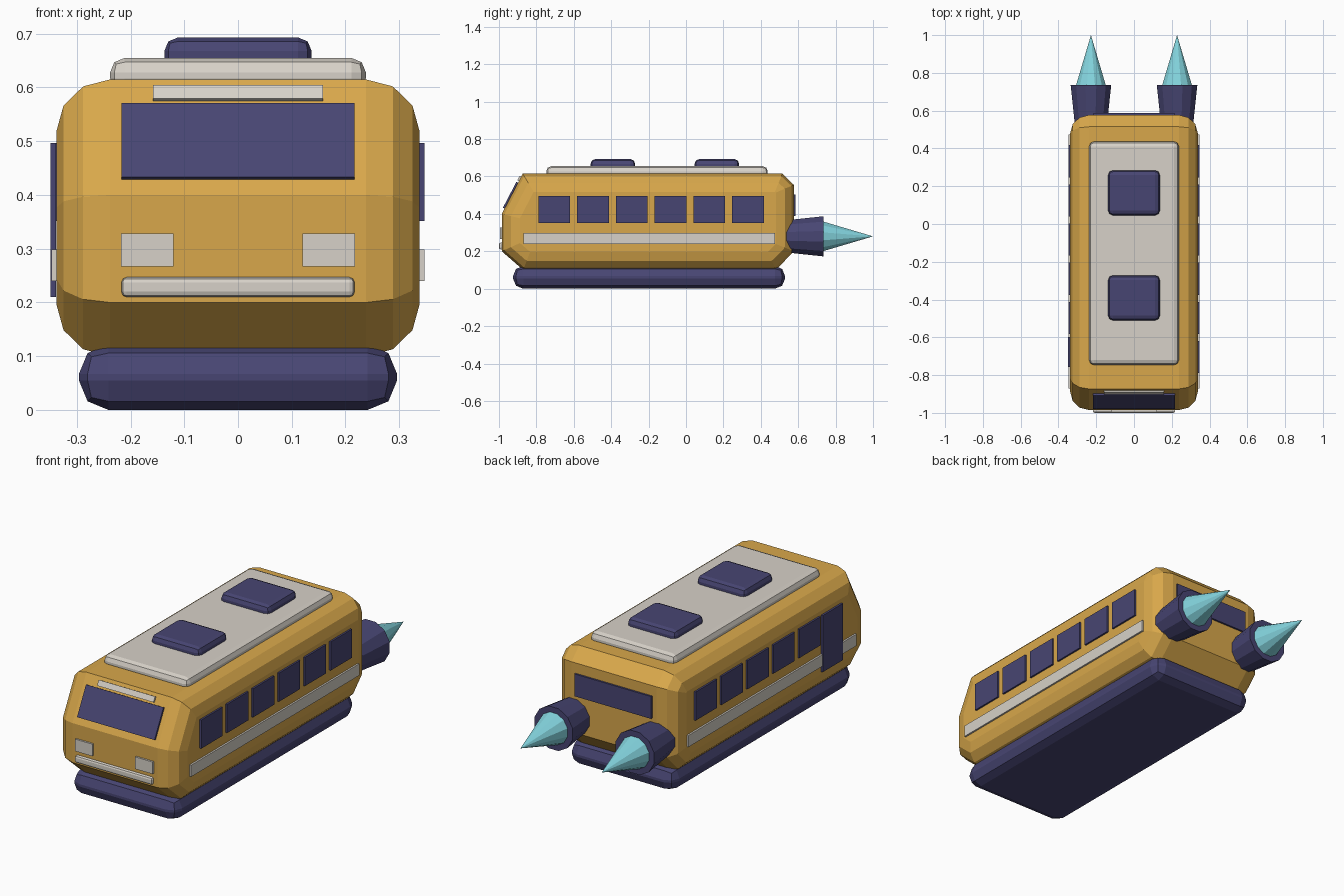
import bpy, bmesh, math
from mathutils import Vector, Matrix

if "Cube" in bpy.data.objects:
    bpy.data.objects.remove(bpy.data.objects["Cube"])


def material(name, rgb):
    m = bpy.data.materials.new(name)
    m.diffuse_color = (*rgb, 1)
    m.use_nodes = True
    m.node_tree.nodes["Principled BSDF"].inputs["Base Color"].default_value = m.diffuse_color
    return m


YELLOW = material("warm_yellow", (0.69, 0.39, 0.07))
NAVY = material("dark_navy", (0.064, 0.06, 0.17))
GREY = material("light_grey", (0.68, 0.64, 0.58))
CYAN = material("flame_cyan", (0.23, 0.66, 0.73))


def finish(bm, name, mat):
    bmesh.ops.recalc_face_normals(bm, faces=bm.faces)
    me = bpy.data.meshes.new(name)
    bm.to_mesh(me)
    bm.free()
    me.materials.append(mat)
    ob = bpy.data.objects.new(name, me)
    bpy.context.collection.objects.link(ob)
    return ob


def box(name, mat, x, y, z, bevel=0.0, tilt=0.0):
    """Box from (min, max) ranges, optionally bevelled and tilted about x."""
    size = [r[1] - r[0] for r in (x, y, z)]
    mid = [(r[0] + r[1]) / 2 for r in (x, y, z)]
    bm = bmesh.new()
    bmesh.ops.create_cube(bm, size=1)
    bmesh.ops.scale(bm, vec=size, verts=bm.verts)
    if bevel:
        bmesh.ops.bevel(bm, geom=bm.edges[:], offset=bevel, segments=2,
                        profile=0.5, affect='EDGES')
    bm.transform(Matrix.Translation(mid) @ Matrix.Rotation(tilt, 4, 'X'))
    return finish(bm, name, mat)


def inset(points, d):
    """Move every edge of a counter-clockwise outline inward by d."""
    out = []
    n = len(points)
    for i in range(n):
        p = Vector(points[i])
        a = (p - Vector(points[i - 1])).normalized()
        b = (Vector(points[(i + 1) % n]) - p).normalized()
        na, nb = Vector((-a.y, a.x)), Vector((-b.y, b.x))
        out.append(p + (na + nb) * d / (1 + na.dot(nb)))
    return out


# Body: side outline (y, z) lofted across x with rounded flanks
HALF, ROUND = 0.338, 0.1
outline = [(-0.87, 0.10), (0.48, 0.10), (0.577, 0.20), (0.577, 0.555),
           (0.515, 0.615), (-0.873, 0.615), (-0.985, 0.40), (-0.985, 0.20)]
half = []
for k in range(4):
    t = math.radians(30 * k)
    half.append((HALF - ROUND * (1 - math.cos(t)), ROUND * (1 - math.sin(t))))
sections = half + [(-x, d) for x, d in reversed(half)]
bm = bmesh.new()
rings = [[bm.verts.new((x, p[0], p[1])) for p in inset(outline, d * 0.97)]
         for x, d in sections]
for r, s in zip(rings, rings[1:]):
    for i in range(len(r)):
        j = (i + 1) % len(r)
        bm.faces.new((r[i], r[j], s[j], s[i]))
bm.faces.new(rings[0])
bm.faces.new(rings[-1])
finish(bm, "body", YELLOW)

# Skirt, roof deck and hatches
box("hover_skirt", NAVY, (-0.296, 0.296), (-0.925, 0.53), (0, 0.122), 0.055)
box("roof_deck", GREY, (-0.238, 0.238), (-0.747, 0.437), (0.59, 0.655), 0.027)
for i, cy in enumerate((-0.391, 0.165)):
    box(f"roof_hatch_{i + 1}", NAVY, (-0.137, 0.137),
        (cy - 0.119, cy + 0.119), (0.63, 0.693), 0.025)

# Front: windscreen and sign plate on the slope
slope = math.atan2(0.112, 0.215)


def slope_plate(name, mat, hx, z0, z1):
    zc = (z0 + z1) / 2
    h = (z1 - z0) / 2 / math.cos(slope)
    yc = -0.985 + (zc - 0.40) * math.tan(slope) - 0.0048 / math.cos(slope)
    box(name, mat, (-hx, hx), (yc - 0.0049, yc + 0.0049),
        (zc - h, zc + h), tilt=-slope)


slope_plate("windscreen", NAVY, 0.217, 0.431, 0.569)
slope_plate("sign_plate", GREY, 0.158, 0.577, 0.602)

# Headlights, bumper, rear window
for side, s in (("left", -1), ("right", 1)):
    xs = sorted((s * 0.12, s * 0.218))
    box(f"headlight_{side}", GREY, xs, (-0.9945, -0.985), (0.267, 0.328))
box("front_bumper", GREY, (-0.217, 0.217), (-1.0, -0.965), (0.21, 0.247), 0.01)
box("rear_window", NAVY, (-0.215, 0.215), (0.577, 0.5865), (0.39, 0.503))

# Side windows and belt stripes; a door replaces the front window on the left
for side, s in (("left", -1), ("right", 1)):
    xs = sorted((s * 0.3375, s * 0.347))
    for i in range(6 if s > 0 else 5):
        cy = 0.332 - 0.2072 * i
        box(f"window_{side}_{i + 1}", NAVY, xs,
            (cy - 0.085, cy + 0.085), (0.352, 0.497))
    box(f"belt_stripe_{side}", GREY, xs, (-0.87, 0.475), (0.24, 0.299))
box("door", NAVY, (-0.3485, -0.3385), (-0.758, -0.597), (0.21, 0.497))

# Rocket engines with flames
def cone_y(name, mat, x, z, y0, y1, r0, r1):
    bm = bmesh.new()
    bmesh.ops.create_cone(bm, cap_ends=True, segments=12, radius1=r0,
                          radius2=r1, depth=y1 - y0)
    bm.transform(Matrix.Translation((x, (y0 + y1) / 2, z))
                 @ Matrix.Rotation(-math.pi / 2, 4, 'X')
                 @ Matrix.Rotation(math.radians(15), 4, 'Z'))
    bmesh.ops.remove_doubles(bm, verts=bm.verts, dist=1e-5)
    return finish(bm, name, mat)


for side, s in (("left", -1), ("right", 1)):
    cone_y(f"engine_{side}", NAVY, s * 0.228, 0.28, 0.48, 0.735, 0.083, 0.111)
    cone_y(f"flame_{side}", CYAN, s * 0.228, 0.28, 0.73, 1.0, 0.083, 0.0)
